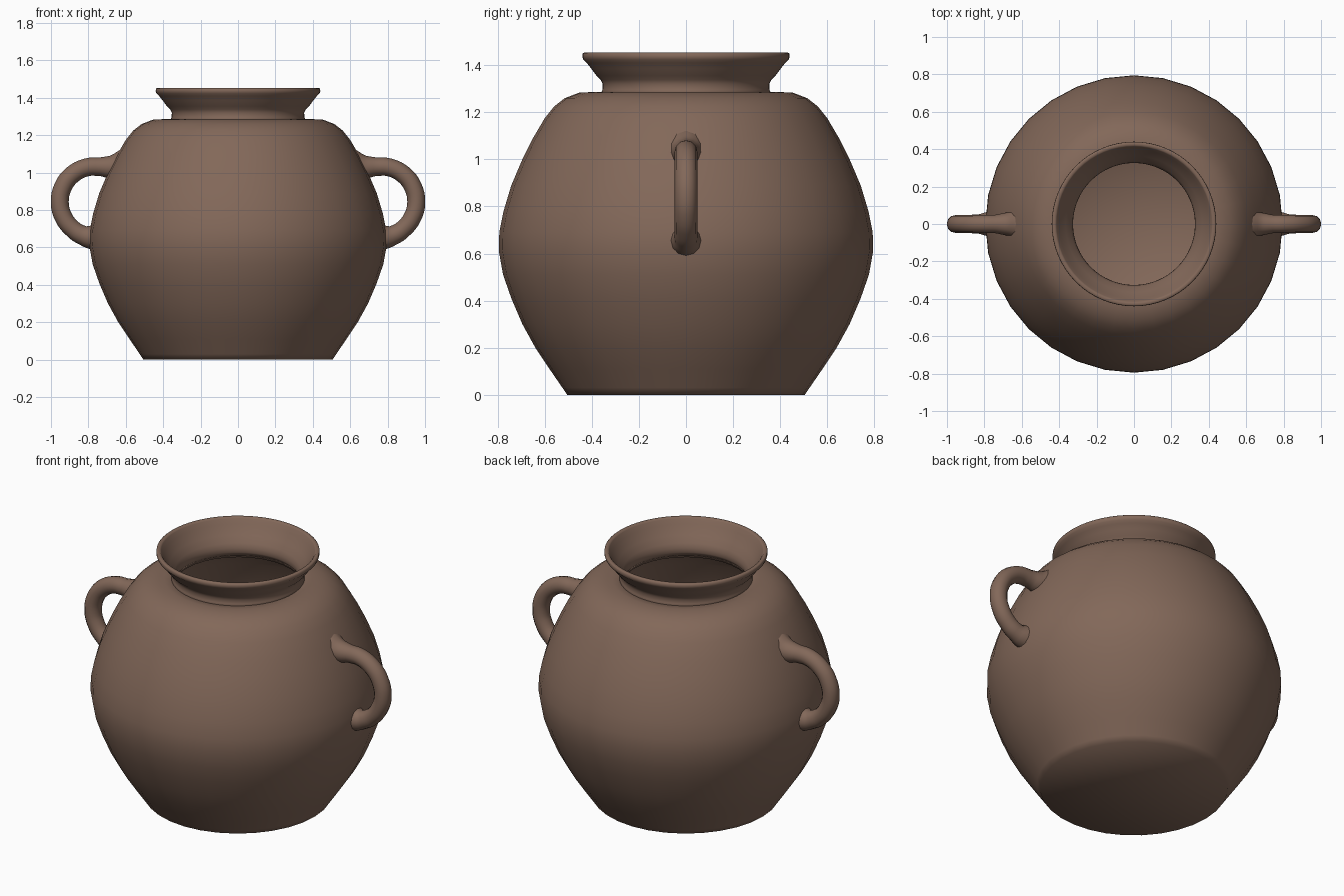
import bpy, bmesh, math

if "Cube" in bpy.data.objects:
    bpy.data.objects.remove(bpy.data.objects["Cube"])

clay = bpy.data.materials.new("brown clay")
clay.diffuse_color = (0.225, 0.138, 0.100, 1)
clay.use_nodes = True
clay.node_tree.nodes["Principled BSDF"].inputs["Base Color"].default_value = clay.diffuse_color


def lathe(name, profile, sides, closed=False):
    """Revolve (radius, z) points about z; points at radius 0 become poles."""
    bm = bmesh.new()
    rings = []
    for r, z in profile:
        if r == 0:
            rings.append([bm.verts.new((0, 0, z))] * sides)
        else:
            rings.append([bm.verts.new((r * math.cos(2 * math.pi * i / sides),
                                        r * math.sin(2 * math.pi * i / sides), z))
                          for i in range(sides)])
    pairs = list(zip(rings, rings[1:]))
    if closed:
        pairs.append((rings[-1], rings[0]))
    for a, b in pairs:
        for i in range(sides):
            j = (i + 1) % sides
            quad = list(dict.fromkeys((a[i], a[j], b[j], b[i])))
            bm.faces.new(quad).smooth = True
    bmesh.ops.recalc_face_normals(bm, faces=bm.faces)
    mesh = bpy.data.meshes.new(name)
    bm.to_mesh(mesh)
    bm.free()
    mesh.materials.append(clay)
    ob = bpy.data.objects.new(name, mesh)
    bpy.context.collection.objects.link(ob)
    return ob


# Hollow body: outer wall up, mouth edge, inner wall down to the floor
outer = [(0.505, 0), (0.525, 0.03), (0.58, 0.11), (0.64, 0.2), (0.695, 0.3),
         (0.742, 0.41), (0.777, 0.51), (0.795, 0.61), (0.793, 0.69),
         (0.775, 0.78), (0.742, 0.89), (0.695, 1.0), (0.65, 1.09),
         (0.60, 1.175), (0.56, 1.225), (0.515, 1.26), (0.455, 1.283),
         (0.40, 1.286), (0.35, 1.286)]
inner = [(0.335, 1.27), (0.34, 1.25), (0.45, 1.24), (0.54, 1.18), (0.60, 1.09),
         (0.69, 0.9), (0.74, 0.75), (0.745, 0.6), (0.69, 0.4), (0.59, 0.2),
         (0.48, 0.05), (0, 0.05)]
lathe("pot_body", [(0, 0)] + outer + inner, 32)

# Flared neck and rim
neck = lathe("neck_rim", [
    (0.365, 1.275), (0.355, 1.295), (0.354, 1.32), (0.362, 1.338), (0.38, 1.355),
    (0.402, 1.385), (0.422, 1.41), (0.436, 1.424), (0.44, 1.435), (0.439, 1.449),
    (0.434, 1.453), (0.42, 1.453), (0.414, 1.446), (0.40, 1.42), (0.365, 1.37),
    (0.338, 1.335), (0.327, 1.31), (0.326, 1.285), (0.335, 1.262)], 64, closed=True)


# Loop handles: swept tubes that flare where they join the body
path = [(0.59, 1.045, 1.9), (0.675, 1.03, 1.3), (0.74, 1.032, 1.03),
        (0.81, 1.028, 1), (0.885, 0.99, 1), (0.935, 0.925, 1), (0.953, 0.84, 1),
        (0.932, 0.76, 1), (0.885, 0.7, 1), (0.83, 0.665, 1.08),
        (0.775, 0.655, 1.4), (0.69, 0.665, 2.1)]
for side, label in ((1, "right"), (-1, "left")):
    curve = bpy.data.curves.new(label + "_handle", 'CURVE')
    curve.dimensions = '3D'
    curve.bevel_depth = 0.048
    curve.bevel_resolution = 4
    curve.resolution_u = 4
    curve.use_fill_caps = True
    curve.materials.append(clay)
    spline = curve.splines.new('BEZIER')
    spline.bezier_points.add(len(path) - 1)
    for p, (x, z, r) in zip(spline.bezier_points, path):
        p.co = (side * x, 0, z)
        p.radius = r
        p.handle_left_type = p.handle_right_type = 'AUTO'
    ob = bpy.data.objects.new(label + "_handle", curve)
    bpy.context.collection.objects.link(ob)
    bpy.ops.object.select_all(action='DESELECT')
    ob.select_set(True)
    bpy.context.view_layer.objects.active = ob
    bpy.ops.object.convert(target='MESH')
    bpy.ops.object.shade_smooth()
